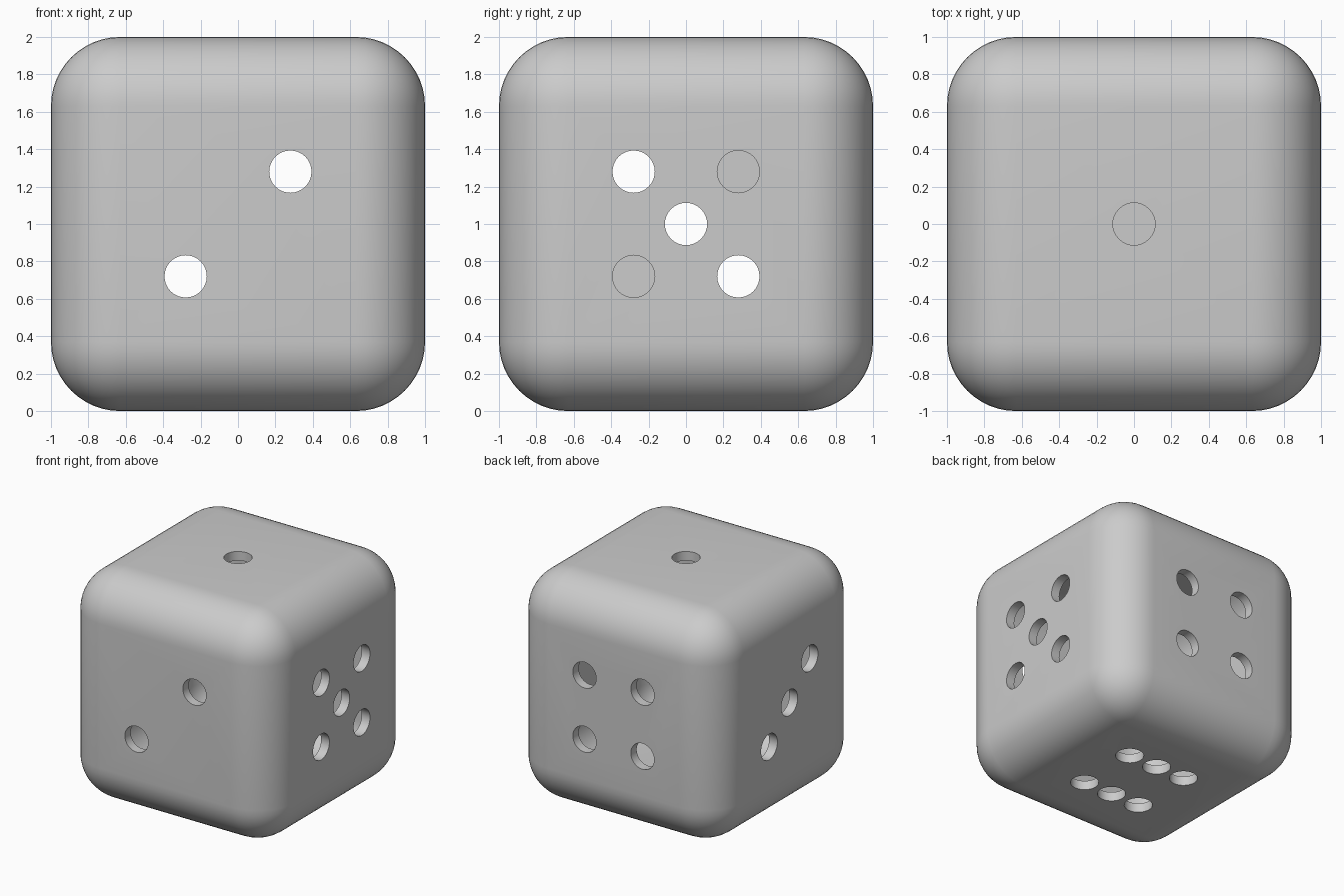
import bpy, bmesh
from math import radians
from mathutils import Vector, Matrix

if "Cube" in bpy.data.objects:
    bpy.data.objects.remove(bpy.data.objects["Cube"])

WALL, ROUND, HOLE, STEP = 0.08, 0.37, 0.113, 0.28
CENTRE = Vector((0, 0, 1))


def rounded_box(half, radius, flip=False):
    bm = bmesh.new()
    bmesh.ops.create_cube(bm, size=2 * half)
    bmesh.ops.bevel(bm, geom=bm.edges[:], offset=radius, segments=12,
                    profile=0.5, affect='EDGES')
    if flip:
        bmesh.ops.reverse_faces(bm, faces=bm.faces[:])
    return bm


def add_object(name, bm):
    mesh = bpy.data.meshes.new(name)
    bm.to_mesh(mesh)
    bm.free()
    ob = bpy.data.objects.new(name, mesh)
    bpy.context.collection.objects.link(ob)
    return ob


# hollow rounded cube: outer skin plus reversed inner skin
shell = rounded_box(1, ROUND)
inner = rounded_box(1 - WALL, ROUND - WALL, True)
tmp = bpy.data.meshes.new("inner_skin")
inner.to_mesh(tmp)
inner.free()
shell.from_mesh(tmp)
bpy.data.meshes.remove(tmp)
bmesh.ops.translate(shell, verts=shell.verts, vec=CENTRE)
body = add_object("hollow_cube", shell)

# hole layouts: outward normal, first axis, second axis, spots
X, Y, Z = Vector((1, 0, 0)), Vector((0, 1, 0)), Vector((0, 0, 1))
four = [(-1, -1), (-1, 1), (1, -1), (1, 1)]
faces = [
    (Z, X, Y, [(0, 0)]),
    (-Y, X, Z, [(-1, -1), (1, 1)]),
    (-X, Y, Z, [(-1, 1), (0, 0), (1, -1)]),
    (Y, X, Z, four),
    (X, Y, Z, four + [(0, 0)]),
    (-Z, X, Y, four + [(0, -1), (0, 1)]),
]
cut = bmesh.new()
for n, u, v, spots in faces:
    turn = n.to_track_quat('Z', 'Y').to_matrix().to_4x4()
    for a, b in spots:
        pos = CENTRE + n + u * a * STEP + v * b * STEP
        bmesh.ops.create_cone(cut, cap_ends=True, segments=32, radius1=HOLE,
                              radius2=HOLE, depth=0.4,
                              matrix=Matrix.Translation(pos) @ turn)
cutter = add_object("hole_cutter", cut)
cutter.hide_render = True

# drill the holes
mod = body.modifiers.new("holes", 'BOOLEAN')
mod.operation = 'DIFFERENCE'
mod.solver = 'EXACT'
mod.object = cutter
bpy.context.view_layer.objects.active = body
body.select_set(True)
cutter.select_set(False)
bpy.ops.object.modifier_apply(modifier=mod.name)
bpy.data.objects.remove(cutter)
bpy.ops.object.shade_smooth_by_angle(angle=radians(35))
